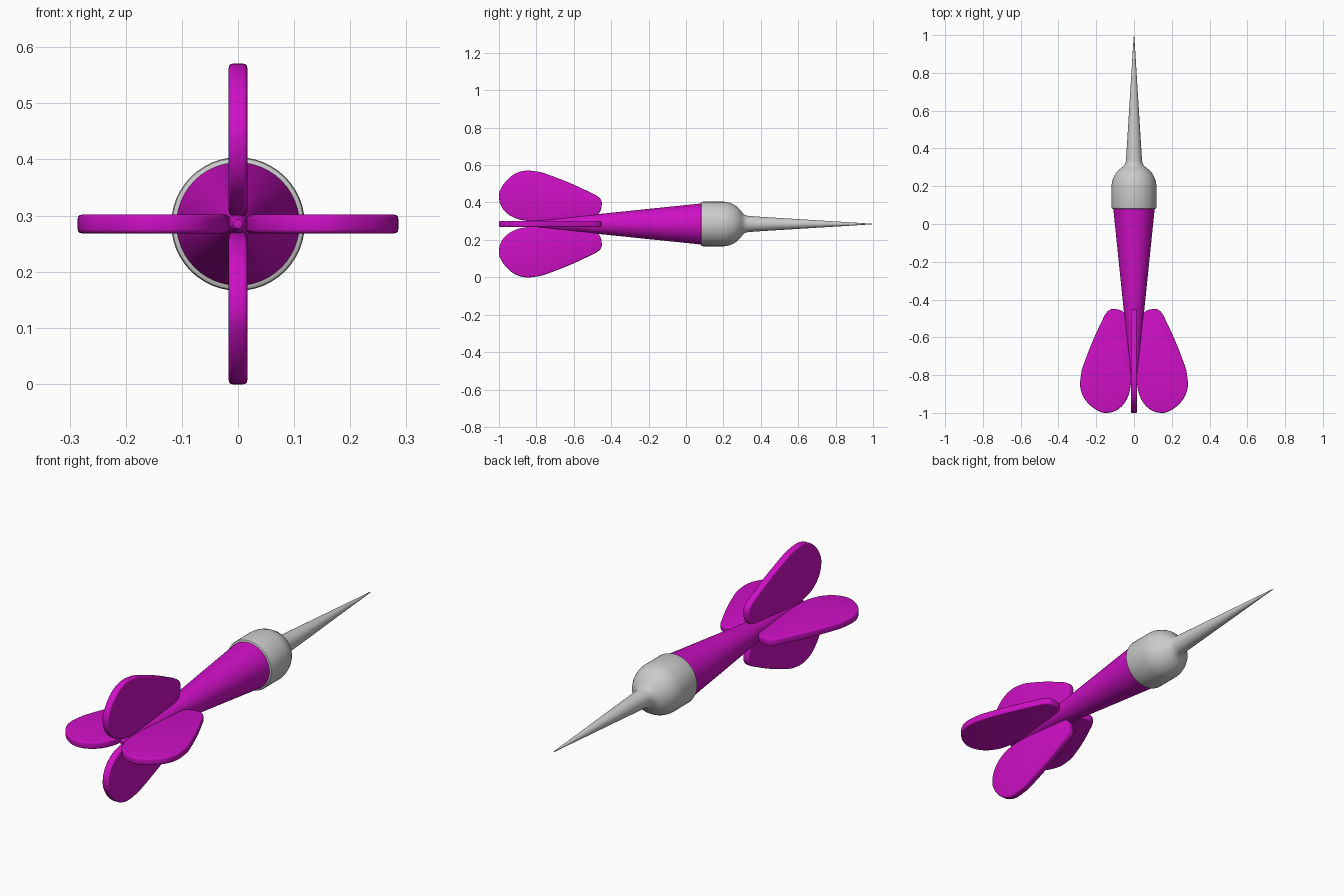
import bpy, bmesh, math
from mathutils import Vector, Matrix

if "Cube" in bpy.data.objects:
    bpy.data.objects.remove(bpy.data.objects["Cube"])

AXIS = 0.285    # height of the centre line
FIN_T = 0.033   # fin thickness

purple = bpy.data.materials.new("purple")
purple.diffuse_color = (0.62, 0.005, 0.56, 1)
purple.use_nodes = True
purple.node_tree.nodes["Principled BSDF"].inputs["Base Color"].default_value = purple.diffuse_color


def finish(name, bm, mat=None, angle=35):
    bmesh.ops.recalc_face_normals(bm, faces=bm.faces)
    me = bpy.data.meshes.new(name)
    bm.to_mesh(me)
    bm.free()
    ob = bpy.data.objects.new(name, me)
    ob.location.z = AXIS
    bpy.context.collection.objects.link(ob)
    if mat:
        me.materials.append(mat)
    bpy.context.view_layer.objects.active = ob
    ob.select_set(True)
    bpy.ops.object.shade_smooth_by_angle(angle=math.radians(angle))
    ob.select_set(False)
    return ob


def lathe(name, profile, mat=None, steps=48):
    # profile: (y, radius) pairs spun around the y axis
    bm = bmesh.new()
    vs = [bm.verts.new((r, y, 0)) for y, r in profile]
    es = [bm.edges.new(p) for p in zip(vs, vs[1:])]
    bmesh.ops.spin(bm, geom=vs + es, cent=(0, 0, 0), axis=(0, 1, 0),
                   angle=2 * math.pi, steps=steps, use_merge=True)
    bmesh.ops.remove_doubles(bm, verts=bm.verts, dist=1e-5)
    return finish(name, bm, mat)


def smooth_loop(pts, n=5):
    # closed Catmull-Rom loop through the points
    out = []
    for i in range(len(pts)):
        a, b, c, d = (Vector(pts[(i + k) % len(pts)]) for k in (-1, 0, 1, 2))
        for j in range(n):
            t = j / n
            out.append(0.5 * (2 * b + (c - a) * t + (2 * a - 5 * b + 4 * c - d) * t**2
                              + (3 * b - a - 3 * c + d) * t**3))
    return out


# Tapered shaft
lathe("shaft", [(-0.88, 0), (-0.878, 0.008), (-0.87, 0.013), (-0.855, 0.0155),
                (-0.45, 0.055), (0.085, 0.110), (0.085, 0)], purple)

# Metal collar with rounded shoulder, blending into the needle
lathe("metal_tip", [(0.08, 0), (0.08, 0.112), (0.083, 0.117), (0.09, 0.119), (0.205, 0.119),
                    (0.225, 0.116), (0.25, 0.107), (0.272, 0.094), (0.288, 0.078),
                    (0.299, 0.064), (0.308, 0.053), (0.32, 0.046), (0.335, 0.043),
                    (0.4, 0.0385), (0.99, 0.002), (1.0, 0)])

# Four rounded fins: outline as (y, distance from the centre line)
OUTLINE = [(-0.45, 0.105), (-0.455, 0.13), (-0.475, 0.15), (-0.51, 0.168), (-0.62, 0.219),
           (-0.75, 0.269), (-0.80, 0.281), (-0.86, 0.285), (-0.915, 0.268), (-0.96, 0.232),
           (-0.992, 0.185), (-1.0, 0.145), (-0.99, 0.100), (-0.96, 0.060), (-0.91, 0.030),
           (-0.85, 0.017), (-0.78, 0.016), (-0.60, 0.028), (-0.49, 0.044), (-0.46, 0.065)]
for i, side in enumerate(("top", "right", "bottom", "left")):
    bm = bmesh.new()
    face = bm.faces.new([bm.verts.new((-FIN_T / 2, p.x, p.y)) for p in smooth_loop(OUTLINE)])
    ext = bmesh.ops.extrude_face_region(bm, geom=[face])
    bmesh.ops.translate(bm, vec=(FIN_T, 0, 0),
                        verts=[v for v in ext["geom"] if isinstance(v, bmesh.types.BMVert)])
    rims = [e for e in bm.edges if abs(e.verts[0].co.x - e.verts[1].co.x) < 1e-6]
    bmesh.ops.bevel(bm, geom=rims, offset=0.007, segments=3, profile=0.5, affect='EDGES')
    bm.transform(Matrix.Rotation(i * math.pi / 2, 4, 'Y'))
    finish("fin_" + side, bm, purple, 40)
